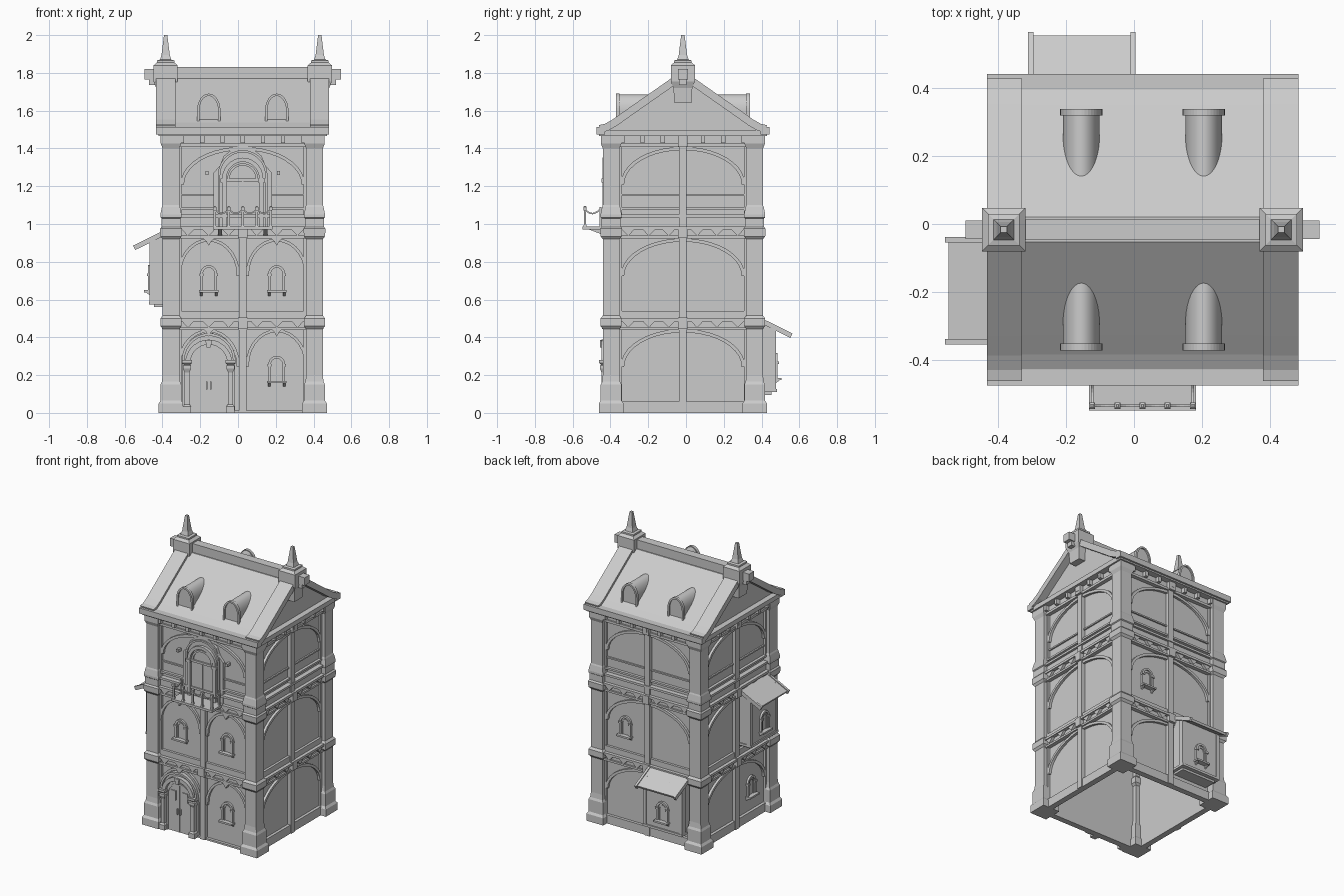
import bpy, bmesh
from math import pi, sin, cos
from mathutils import Matrix, Vector

CX, CY = 0.025, -0.0165          # centre of the tower body
FRONT, RIGHT, BACK, LEFT = range(4)


# --- helpers: every part lives in side coordinates (u along wall, d outward, z up)
def mesh(name, verts, faces, k=0):
    rot = Matrix.Translation((CX, CY, 0)) @ Matrix.Rotation(k * pi / 2, 4, 'Z')
    bm = bmesh.new()
    vs = [bm.verts.new(rot @ Vector((u, -d, z))) for u, d, z in verts]
    for f in faces:
        bm.faces.new([vs[i] for i in f])
    bmesh.ops.recalc_face_normals(bm, faces=bm.faces)
    me = bpy.data.meshes.new(name)
    bm.to_mesh(me)
    bm.free()
    ob = bpy.data.objects.new(name, me)
    bpy.context.collection.objects.link(ob)
    return ob


def prism(name, pts, a, b, k=0, along='d'):
    """Extrude a (u,z) outline along d, or a (d,z) outline along u."""
    n = len(pts)
    place = (lambda p, t: (p[0], t, p[1])) if along == 'd' else (lambda p, t: (t, p[0], p[1]))
    verts = [place(p, a) for p in pts] + [place(p, b) for p in pts]
    faces = [range(n), range(n, 2 * n)]
    faces += [(i, (i + 1) % n, n + (i + 1) % n, n + i) for i in range(n)]
    return mesh(name, verts, faces, k)


def box(name, u0, u1, d0, d1, z0, z1, k=0):
    return prism(name, [(u0, z0), (u1, z0), (u1, z1), (u0, z1)], d0, d1, k)


def strip(name, path, w, a, b, k=0, along='d'):
    """Moulding of width w following an open path."""
    left, right = [], []
    for i, p in enumerate(path):
        q, r = path[max(i - 1, 0)], path[min(i + 1, len(path) - 1)]
        t = Vector((r[0] - q[0], r[1] - q[1])).normalized() * w / 2
        left.append((p[0] - t.y, p[1] + t.x))
        right.append((p[0] + t.y, p[1] - t.x))
    return prism(name, left + right[::-1], a, b, k, along)


def arch(u, hw, z0, zs, zt, n=14):
    """Outline: up the left leg, over an elliptical head, down the right leg."""
    head = [(u - hw * cos(pi * i / n), zs + (zt - zs) * sin(pi * i / n)) for i in range(n + 1)]
    return [(u - hw, z0)] + head + [(u + hw, z0)]


def loft(name, u, d, rings, k=0):
    verts, faces = [], []
    for h, z in rings:
        verts += [(u + a * h, d + b * h, z) for a, b in ((-1, -1), (1, -1), (1, 1), (-1, 1))]
    for r in range(len(rings) - 1):
        faces += [(4 * r + i, 4 * r + (i + 1) % 4, 4 * r + 4 + (i + 1) % 4, 4 * r + 4 + i) for i in range(4)]
    n = len(verts)
    return mesh(name, verts, faces + [(0, 1, 2, 3), (n - 4, n - 3, n - 2, n - 1)], k)


def window(u, z, d, k):
    prism("window_pane", arch(u, 0.036, z, z + 0.085, z + 0.12), d - 0.01, d + 0.004, k)
    strip("window_frame", arch(u, 0.038, z, z + 0.085, z + 0.125), 0.014, d - 0.01, d + 0.014, k)
    strip("window_inner_frame", arch(u, 0.024, z, z + 0.08, z + 0.105), 0.007, d - 0.01, d + 0.009, k)
    box("window_sill", u - 0.052, u + 0.052, d - 0.01, d + 0.035, z - 0.012, z, k)
    for s in (-1, 1):
        box("window_capital", u + s * .038 - .011, u + s * .038 + .011, d - .01, d + .02, z + .075, z + .088, k)
        prism("sill_bracket", [(d, z - .03), (d + .025, z - .012), (d, z - .012)],
              u + s * .04 - .006, u + s * .04 + .006, k, 'u')


def oriel(u, z, k):
    """Projecting bay with a lean-to roof."""
    box("oriel_body", u - .145, u + .145, .37, .488, z + .01, z + .35, k)
    box("oriel_base", u - .152, u + .152, .37, .497, z, z + .016, k)
    box("oriel_foot", u - .13, u + .13, .37, .47, z - .015, z, k)
    strip("oriel_roof", [(.41, z + .38), (.50, z + .335), (.567, z + .302)], .016, u - .15, u + .15, k, 'u')
    for s in (-1, 1):
        strip("oriel_barge_board", [(.41, z + .38), (.575, z + .299)], .026, u + s * .15 - .008, u + s * .15 + .008, k, 'u')
        box("oriel_corner_post", u + s * .14 - .012, u + s * .14 + .012, .46, .494, z + .01, z + .34, k)
        prism("oriel_cheek", [(.37, z + .34), (.488, z + .34), (.41, z + .38), (.37, z + .38)],
              u + s * .135 - .01, u + s * .135 + .01, k, 'u')
    window(u, z + .075, .488, k)


# --- walls, pillars, bands on all four sides
FLOORS = [(0, .455), (.50, .935), (.98, 1.42)]
PILLAR = [(.065, 0), (.065, .05), (.055, .065), (.055, .15), (.048, .165), (.044, .20), (.044, .445), (.056, .46),
          (.056, .50), (.044, .515), (.044, .92), (.056, .935), (.058, .975), (.050, .985), (.050, 1.03),
          (.056, 1.035), (.056, 1.05), (.048, 1.09), (.044, 1.10), (.044, 1.40), (.054, 1.425), (.054, 1.48)]
for k in range(4):
    loft("corner_pillar", -.38, .38, PILLAR, k)
    box("wall", -.385, .385, .365, .385, 0, 1.50, k)
    box("plinth", -.34, .34, .38, .405, 0, .012 if k == FRONT else .06, k)
    for z in (.445, .93):                                    # bands with hanging triangles
        box("band_top", -.345, .345, .37, .425, z + .04, z + .056, k)
        box("band_back", -.345, .345, .37, .40, z, z + .05, k)
        box("band_bottom", -.345, .345, .37, .412, z - .006, z + .008, k)
        for i in range(6):
            u = (-.29, -.18, -.075, .075, .18, .29)[i]
            prism("band_triangle", [(u - .034, z + .042), (u + .034, z + .042), (u, z + .006)], .39, .418, k)
    box("upper_skirt", -.345, .345, .37, .402, .98, 1.035, k)
    box("upper_belt", -.345, .345, .37, .418, 1.035, 1.05, k)
    box("upper_sill", -.345, .345, .37, .404, 1.075, 1.088, k)
    box("middle_sill", -.345, .345, .37, .402, .50, .54, k)
    box("frieze", -.345, .345, .37, .402, 1.41, 1.475, k)
    box("frieze_moulding", -.345, .345, .37, .412, 1.408, 1.425, k)
    box("cornice", -.445, .445, .365, .445, 1.465, 1.497, k)
    for i in range(7):                                       # cornice dentils
        u = (i - 3) * .107
        box("dentil", u - .011, u + .011, .39, .43, 1.43, 1.467, k)
    for f, (z0, z1) in enumerate(FLOORS):
        if not (k == FRONT and f == 2):
            box("centre_post", -.02, .02, .37, .412, z0, z1 + .02, k)
            box("post_capital", -.025, .025, .37, .428, z1 - .01, z1 + .05, k)
        for s in (-1, 1):
            box("jamb", s * .333 - .01, s * .333 + .01, .37, .40, z0, z1, k)
            if k == FRONT and f < 2:                         # full arch in each front bay
                strip("bay_arch", arch(s * .18, .155, z1 - .21, z1 - .2, z1 - .02), .016, .375, .402, k)
                prism("arch_drop", [(s * .18 + a, z1 + b) for a, b in
                                    ((-.04, 0), (-.015, -.025), (0, -.05), (.015, -.025), (.04, 0))], .375, .415, k)
            else:                                            # half arch leaning on the post
                path = [(s * .32 * cos(t * pi / 20), z1 - .21 + .19 * sin(t * pi / 20)) for t in range(11)]
                strip("half_arch", path, .018, .375, .402, k)
                if f == 2:
                    box("panel_rail", s * .17 - .16, s * .17 + .16, .37, .395, 1.15, 1.16, k)

# --- windows and projecting bays
for u, z, k in ((-.18, .65, FRONT), (.18, .65, FRONT), (.18, .17, FRONT), (-.18, .65, BACK), (.18, .17, LEFT)):
    window(u, z, .385, k)
oriel(.18, .575, LEFT)
oriel(.178, .11, BACK)

# --- entrance door
U = -.18
prism("door_surround", [(U - .14, 0), (U - .14, .27), (U - .12, .34), (U - .06, .40), (U, .435), (U + .06, .40),
                        (U + .12, .34), (U + .14, .27), (U + .14, 0)], .37, .402)
prism("door_leaf", arch(U, .10, 0, .26, .355), .38, .408)
strip("door_arch", arch(U, .112, .24, .26, .375), .026, .38, .43)
strip("door_hood", arch(U, .135, .26, .28, .415), .014, .38, .422)
strip("door_inner_moulding", arch(U, .09, 0, .25, .335), .01, .38, .414)
box("door_seam", U - .003, U + .003, .39, .412, 0, .35)
prism("door_keystone", [(U - .018, .385), (U + .018, .385), (U + .01, .345), (U - .01, .345)], .38, .44)
for s in (-1, 1):
    loft("door_column", U + s * .115, .418, [(.022, 0), (.022, .035), (.013, .045), (.013, .215), (.022, .235),
                                             (.022, .25), (.016, .255), (.026, .265), (.026, .28)])
    box("door_light", U + s * .045 - .02, U + s * .045 + .02, .40, .415, .22, .285)
    box("door_handle", U + s * .01 - .004, U + s * .01 + .004, .40, .42, .125, .165)

# --- balcony door
prism("balcony_surround", [(-.155, .98), (-.155, 1.27), (-.12, 1.31), (-.10, 1.36), (-.05, 1.40), (0, 1.415), (.05, 1.40),
                           (.10, 1.36), (.12, 1.31), (.155, 1.27), (.155, .98)], .37, .405)
prism("balcony_leaf", arch(0, .09, .98, 1.24, 1.335), .38, .409)
strip("balcony_arch", arch(0, .098, .98, 1.24, 1.34), .022, .38, .425)
strip("balcony_hood", arch(0, .125, .98, 1.26, 1.385), .012, .38, .415)
strip("lunette", arch(0, .075, 1.235, 1.24, 1.315), .012, .39, .418)
box("lunette_sill", -.085, .085, .39, .42, 1.225, 1.24)
box("balcony_seam", -.003, .003, .39, .413, .98, 1.23)
for s in (-1, 1):
    box("balcony_jamb_capital", s * .10 - .018, s * .10 + .018, .39, .432, 1.22, 1.24)
    box("wall_hook", s * .19 - .008, s * .19 + .008, .38, .42, 1.26, 1.28)

# --- balcony with posts and sagging rails
box("balcony_slab", -.158, .158, .38, .532, .972, .988)
for s in (-1, 1):
    prism("balcony_bracket", [(.39, .93), (.50, .972), (.39, .972)], s * .12 - .01, s * .12 + .01, 0, 'u')
    rail = [(.44 + .078 * i / 6, 1.075 - .02 * sin(pi * i / 6)) for i in range(7)]
    strip("side_rail", rail, .008, s * .148 - .004, s * .148 + .004, 0, 'u')
    box("wall_post", s * .148 - .006, s * .148 + .006, .43, .442, .985, 1.09)
for i in range(5):
    u = -.148 + .074 * i
    loft("balcony_post", u, .518, [(.009, .985), (.006, 1.0), (.006, 1.07), (.009, 1.075), (.009, 1.09), (.003, 1.095)])
    if i < 4:
        rail = [(u + .074 * j / 6, 1.075 - .018 * sin(pi * j / 6)) for j in range(7)]
        strip("front_rail", rail, .008, .514, .522)

# --- roof
slope = [(-.44, 1.492), (-.405, 1.50), (-.36, 1.525), (-.30, 1.568), (-.03, 1.757)]
profile = slope + [(-d, z) for d, z in slope[::-1]]
strip("roof_slopes", profile, .028, -.365, .365, 0, 'u')
raised = [(d, z + .012) for d, z in profile]
for s in (-1, 1):
    strip("roof_verge", raised, .04, s * .355, s * .458, 0, 'u')
    prism("gable_wall", profile, s * .385, s * .405, 0, 'u')
    box("eave_gutter", -.458, .458, s * .412, s * .458, 1.475, 1.514)
    box("ridge_beam_end", s * .40, s * .52, -.027, .027, 1.765, 1.82)
    box("ridge_corbel", s * .40, s * .495, -.02, .02, 1.735, 1.77)
    loft("finial", s * .408, 0, [(.045, 1.64), (.05, 1.72), (.064, 1.755), (.064, 1.84), (.046, 1.855), (.046, 1.866),
                                 (.030, 1.87), (.022, 1.895), (.009, 2.0)])
box("ridge_beam", -.36, .36, -.03, .03, 1.73, 1.83)

# --- dormers, two per slope
for k in (FRONT, BACK):
    for u in (-.18, .18):
        ob = prism("dormer", arch(u, .054, 1.505, 1.60, 1.685, 20), .13, .345, k)
        bpy.ops.object.select_all(action='DESELECT')
        ob.select_set(True)
        bpy.context.view_layer.objects.active = ob
        bpy.ops.object.shade_smooth_by_angle()
        strip("dormer_rim", arch(u, .056, 1.505, 1.60, 1.684, 20), .012, .335, .355, k)
        box("dormer_sill", u - .06, u + .06, .33, .36, 1.503, 1.513, k)
